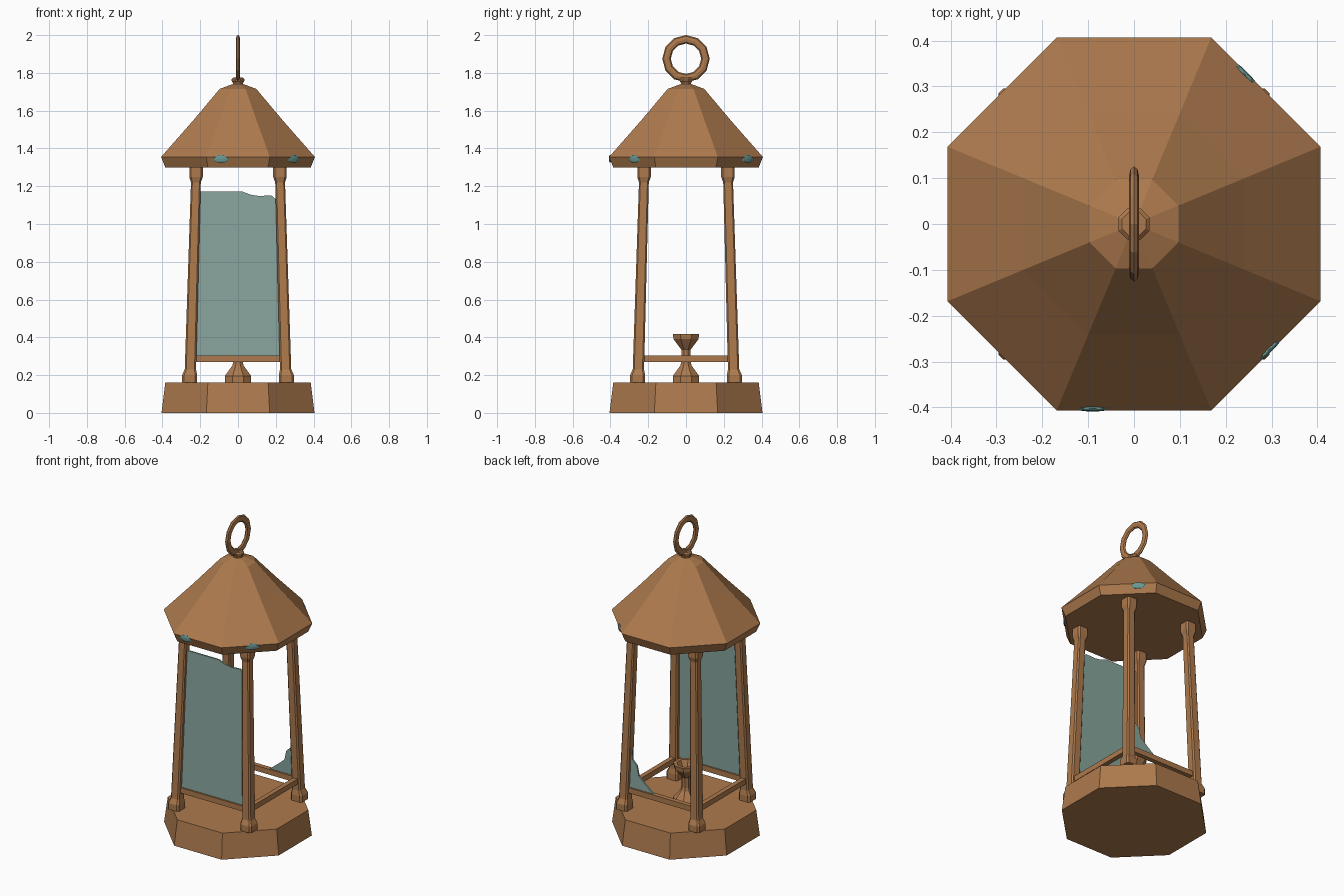
import bpy, bmesh, math
from mathutils import Vector, Matrix

cube = bpy.data.objects.get("Cube")
if cube:
    bpy.data.objects.remove(cube, do_unlink=True)


def material(name, rgb):
    mat = bpy.data.materials.new(name)
    mat.use_nodes = True
    mat.diffuse_color = (*rgb, 1)
    mat.node_tree.nodes["Principled BSDF"].inputs["Base Color"].default_value = (*rgb, 1)
    return mat


COPPER = material("aged copper", (0.42, 0.195, 0.075))
GLASS = material("dusty glass", (0.25, 0.38, 0.34))
PATINA = material("green patina", (0.14, 0.31, 0.29))


def finish(name, bm, mat):
    bmesh.ops.recalc_face_normals(bm, faces=bm.faces)
    mesh = bpy.data.meshes.new(name)
    bm.to_mesh(mesh)
    bm.free()
    mesh.materials.append(mat)
    obj = bpy.data.objects.new(name, mesh)
    bpy.context.collection.objects.link(obj)
    return obj


def loft(name, sections, mat):
    """Skin a list of equal-length point rings and cap both ends."""
    bm = bmesh.new()
    rings = [[bm.verts.new(p) for p in ring] for ring in sections]
    n = len(rings[0])
    for low, high in zip(rings, rings[1:]):
        for i in range(n):
            j = (i + 1) % n
            bm.faces.new((low[i], low[j], high[j], high[i]))
    bm.faces.new(rings[0][::-1])
    bm.faces.new(rings[-1])
    return finish(name, bm, mat)


def octagon(apothem, z):
    r = apothem / math.cos(math.pi / 8)
    angles = [math.pi / 8 + i * math.pi / 4 for i in range(8)]
    return [(r * math.cos(a), r * math.sin(a), z) for a in angles]


def octagonal(name, profile):
    return loft(name, [octagon(r, z) for r, z in profile], COPPER)


def chamfered_square(cx, cy, h, z):
    c = h * 0.72
    corners = [(h, -c), (h, c), (c, h), (-c, h), (-h, c), (-h, -c), (-c, -h), (c, -h)]
    return [(cx + x, cy + y, z) for x, y in corners]


def lean(z):
    """Distance of the post centre line from the middle at height z."""
    return 0.252 - 0.029 * (z - 0.23) / 0.99


# Base, roof and collar
octagonal("base", [(0.405, 0), (0.385, 0.16)])
octagonal("roof", [(0.385, 1.3), (0.407, 1.355), (0.24, 1.545), (0.097, 1.715), (0.03, 1.74)])
octagonal("ring_collar", [(0.026, 1.73), (0.028, 1.75), (0.034, 1.757), (0.034, 1.768), (0.026, 1.776)])

# Hanging ring
bpy.ops.mesh.primitive_torus_add(major_segments=12, minor_segments=8,
                                 major_radius=0.103, minor_radius=0.0225)
ring = bpy.context.object
ring.name = "hanging_ring"
ring.data.transform(Matrix.Translation((0, 0, 1.875)) @ Matrix.Rotation(math.pi / 2, 4, 'Y')
                    @ Matrix.Diagonal((1, 1, 0.5, 1)))
ring.data.materials.append(COPPER)

# Four leaning corner posts with feet and heads
post = [(0.16, 0.256, 0.04), (0.2, 0.256, 0.04), (0.23, 0.252, 0.03),
        (1.22, 0.223, 0.026), (1.25, 0.222, 0.036), (1.3, 0.222, 0.036)]
for sx, side in ((-1, "right"), (1, "left")):
    for sy, end in ((-1, "front"), (1, "back")):
        loft(f"{end}_{side}_post",
             [chamfered_square(sx * c, sy * c, h, z) for z, c, h in post], COPPER)

# Rails between the posts
for i, name in enumerate(("front", "left", "back", "right")):
    bm = bmesh.new()
    bmesh.ops.create_cube(bm, size=1)
    bmesh.ops.scale(bm, vec=(0.47, 0.03, 0.034), verts=bm.verts)
    bmesh.ops.translate(bm, vec=(0, -lean(0.285), 0.286), verts=bm.verts)
    bmesh.ops.rotate(bm, cent=(0, 0, 0), matrix=Matrix.Rotation(i * math.pi / 2, 3, 'Z'),
                     verts=bm.verts)
    finish(f"{name}_rail", bm, COPPER)

# Candle holder with a hollow cup
octagonal("candle_holder", [(0.07, 0.16), (0.07, 0.195), (0.03, 0.25), (0.025, 0.27), (0.025, 0.335),
                            (0.066, 0.39), (0.07, 0.418), (0.05, 0.418), (0.03, 0.37)])


def pane(name, side, outline):
    """Broken pane that leans with the posts; outline is (share of width, height)."""
    layers = [[(u * lean(z), side * lean(z) + t, z) for u, z in outline] for t in (-0.005, 0.005)]
    return loft(name, layers, GLASS)


pane("front_pane", -1, [(-0.95, 0.29), (0.95, 0.29), (0.95, 1.12), (0.84, 1.14), (0.78, 1.152),
                        (0.5, 1.148), (0.3, 1.155), (0.1, 1.172), (-0.95, 1.172)])
pane("back_shard", 1, [(0.95, 0.29), (0.95, 0.57), (0.86, 0.54), (0.83, 0.48), (0.7, 0.45),
                       (0.64, 0.39), (0.45, 0.35), (0.2, 0.3), (0.18, 0.29)])

# Patina spots on the roof rim: facing angle and sideways shift
for i, (angle, shift) in enumerate(((-90, -0.09), (-45, 0.015), (45, 0.06))):
    bm = bmesh.new()
    bmesh.ops.create_uvsphere(bm, u_segments=10, v_segments=6, radius=1)
    bmesh.ops.scale(bm, vec=(0.007, 0.043, 0.021), verts=bm.verts)
    bmesh.ops.translate(bm, vec=(0.402, shift, 1.345), verts=bm.verts)
    bmesh.ops.rotate(bm, cent=(0, 0, 0), matrix=Matrix.Rotation(math.radians(angle), 3, 'Z'),
                     verts=bm.verts)
    finish(f"patina_spot_{i + 1}", bm, PATINA)
